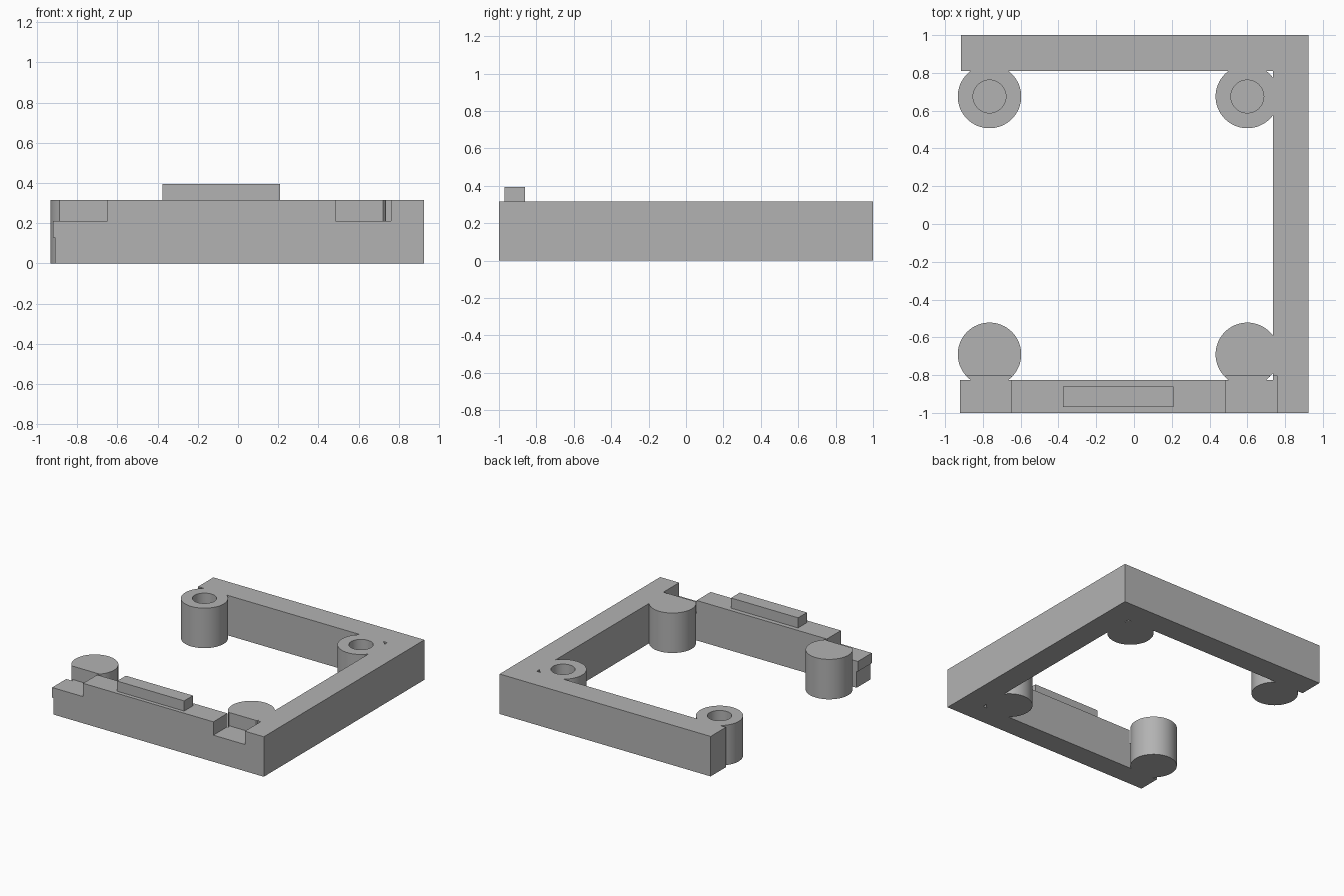
import bpy
import bmesh
import math

cube = bpy.data.objects.get("Cube")
if cube:
    bpy.data.objects.remove(cube, do_unlink=True)

HEIGHT = 0.315
POST_RADIUS = 0.168
POST_X = (-0.765, 0.6)
FRONT_Y, REAR_Y = -0.69, 0.675

grey = bpy.data.materials.new("plain grey")
grey.use_nodes = True
colour = (0.45, 0.45, 0.45, 1)
grey.diffuse_color = colour
grey.node_tree.nodes["Principled BSDF"].inputs["Base Color"].default_value = colour


def prism(name, outline, low, high):
    """Extrude a flat outline from one height to another."""
    mesh = bpy.data.meshes.new(name)
    bm = bmesh.new()
    base = bm.faces.new([bm.verts.new((x, y, low)) for x, y in outline])
    top = bmesh.ops.extrude_face_region(bm, geom=[base])["geom"]
    verts = [v for v in top if isinstance(v, bmesh.types.BMVert)]
    bmesh.ops.translate(bm, verts=verts, vec=(0, 0, high - low))
    bmesh.ops.recalc_face_normals(bm, faces=bm.faces)
    bm.to_mesh(mesh)
    bm.free()
    mesh.materials.append(grey)
    obj = bpy.data.objects.new(name, mesh)
    bpy.context.collection.objects.link(obj)
    return obj


def box(name, x0, x1, y0, y1, z0, z1):
    return prism(name, [(x0, y0), (x1, y0), (x1, y1), (x0, y1)], z0, z1)


def cylinder(name, x, y, radius, z0, z1, sides=64):
    angles = [2 * math.pi * i / sides for i in range(sides)]
    return prism(name, [(x + radius * math.cos(a), y + radius * math.sin(a))
                        for a in angles], z0, z1)


def combine(target, tool, operation):
    """Apply a boolean and remove the tool object."""
    tool.hide_render = True
    mod = target.modifiers.new(operation.title(), "BOOLEAN")
    mod.operation = operation
    mod.solver = "EXACT"
    mod.object = tool
    bpy.context.view_layer.objects.active = target
    bpy.ops.object.modifier_apply(modifier=mod.name)
    bpy.data.objects.remove(tool, do_unlink=True)


# Three rails forming a frame that is open on one side
frame = prism("frame", [
    (-0.92, -1), (0.925, -1), (0.925, 1), (-0.915, 1),
    (-0.915, 0.81), (0.735, 0.81), (0.735, -0.825), (-0.92, -0.825),
], 0, HEIGHT)

# Slight undercut at the free end of the front rail
combine(frame, box("undercut", -1, -0.91, -1.1, -0.8, -0.1, 0.13), "DIFFERENCE")

# Solid front posts and rear posts with blind sockets
for x in POST_X:
    for y in (FRONT_Y, REAR_Y):
        combine(frame, cylinder("post", x, y, POST_RADIUS, 0, HEIGHT), "UNION")
    combine(frame, cylinder("socket", x, REAR_Y, 0.087, 0.1, 0.5), "DIFFERENCE")

# Notches across the front rail beside each front post
for x0, x1 in ((-1, -0.65), (0.485, 0.76)):
    combine(frame, box("notch", x0, x1, -1.1, -0.805, 0.21, 0.5), "DIFFERENCE")

# Raised strip on the front rail
raised_strip = box("raised_strip", -0.375, 0.21, -0.97, -0.86, HEIGHT, 0.395)

# Smooth the round walls and keep the corners sharp
bpy.ops.object.select_all(action="DESELECT")
frame.select_set(True)
bpy.context.view_layer.objects.active = frame
bpy.ops.object.shade_smooth_by_angle(angle=math.radians(30))
